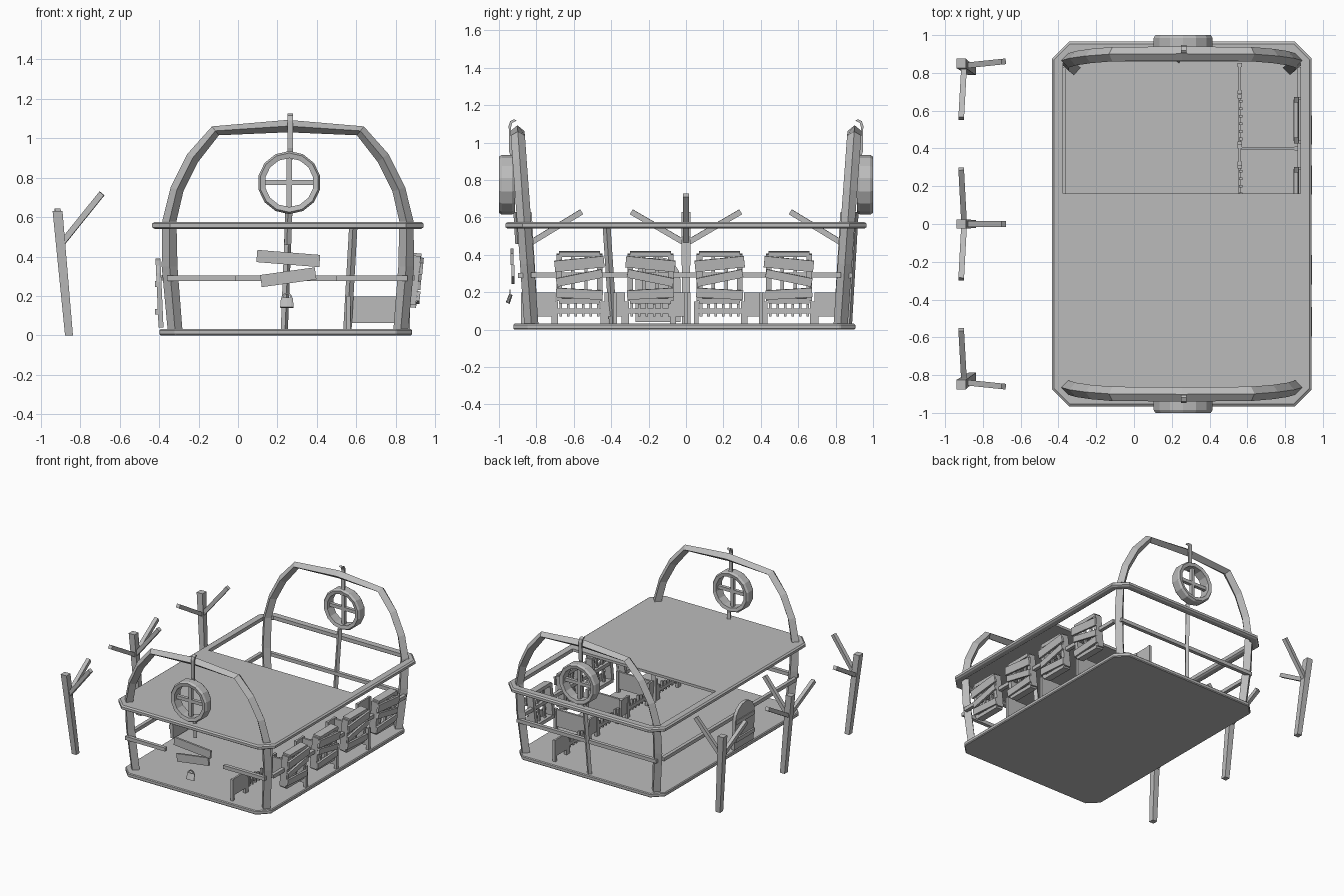
import bpy, bmesh, math
from mathutils import Vector, Matrix

cube = bpy.data.objects.get("Cube")
if cube:
    bpy.data.objects.remove(cube, do_unlink=True)

grey = bpy.data.materials.new("plain grey")
grey.use_nodes = True
colour = (0.5, 0.5, 0.5, 1)
grey.diffuse_color = colour
grey.node_tree.nodes["Principled BSDF"].inputs["Base Color"].default_value = colour


def finish(name, bm):
    bmesh.ops.recalc_face_normals(bm, faces=bm.faces)
    mesh = bpy.data.meshes.new(name)
    bm.to_mesh(mesh)
    bm.free()
    mesh.materials.append(grey)
    ob = bpy.data.objects.new(name, mesh)
    bpy.context.collection.objects.link(ob)
    return ob


def box(name, centre, size, rot=None):
    bm = bmesh.new()
    mat = Matrix.Translation(centre) @ (rot or Matrix()) @ Matrix.Diagonal((*size, 1))
    bmesh.ops.create_cube(bm, size=1, matrix=mat)
    return finish(name, bm)


def beam(name, a, b, w, d=None):
    """Box running from a to b."""
    a, b = Vector(a), Vector(b)
    rot = (b - a).to_track_quat('Z', 'Y').to_matrix().to_4x4()
    return box(name, (a + b) / 2, (w, d or w, (b - a).length), rot)


def loft(name, rings, closed):
    """Skin a list of equal rings, as a loop or with end caps."""
    bm = bmesh.new()
    rows = [[bm.verts.new(p) for p in ring] for ring in rings]
    n = len(rows[0])
    pairs = list(zip(rows, rows[1:])) + ([(rows[-1], rows[0])] if closed else [])
    for r, s in pairs:
        for i in range(n):
            j = (i + 1) % n
            bm.faces.new((r[i], r[j], s[j], s[i]))
    if not closed:
        bm.faces.new(rows[0])
        bm.faces.new(rows[-1])
    return finish(name, bm)


CX = 0.253


def octagon(hx, hy, c, cx=CX, cy=0):
    """Rectangle outline with cut corners."""
    half = [(hx, hy - c), (hx - c, hy), (c - hx, hy), (-hx, hy - c)]
    return [(cx + x, cy + y) for x, y in half + [(-x, -y) for x, y in half]]


# Floor slab
outline = octagon(0.64, 0.914, 0.08, 0.242, -0.009)
floor = loft("floor", [[(x, y, z) for x, y in outline] for z in (0, 0.032)], False)
edge = floor.modifiers.new("bevel", 'BEVEL')
edge.width = 0.006
edge.segments = 1

# Rail around the top, with a faceted section
section = [(0, 0.548), (0.012, 0.54), (0.048, 0.54), (0.06, 0.548),
           (0.06, 0.576), (0.012, 0.576), (0, 0.567)]
rings = []
for off, z in section:
    rings.append([(x, y, z) for x, y in octagon(0.688 - off, 0.965 - off, 0.09 - off * 0.6)])
loft("top_rail", rings, True)

# Upper deck over the front part, flush with the rail
box("upper_deck", (CX, -0.3725, 0.566), (1.26, 1.07, 0.02))

# Arches of diamond section, wheels and hooks at both ends
outer = [(0.61, 0.03), (0.64, 0.35), (0.637, 0.58), (0.595, 0.75), (0.51, 0.92), (0.385, 1.06), (0, 1.093)]
inner = [(0.535, 0.03), (0.56, 0.35), (0.565, 0.58), (0.53, 0.73), (0.455, 0.88), (0.35, 1.015), (0, 1.03)]


def lean(z):
    return 0.825 + 0.07 * z


for s, end in ((-1, "front"), (1, "back")):
    pts = [(Vector(o), Vector(i), 1) for o, i in zip(outer, inner)]
    pts += [(o, i, -1) for o, i, _ in reversed(pts[:-1])]
    rings = []
    for o, i, m in pts:
        ring = []
        for f, d in ((0, 0), (0.5, 0.038), (1, 0), (0.5, -0.038)):
            x, z = o.lerp(i, f)
            ring.append((CX + m * x, s * (lean(o.y) + d), z))
        rings.append(ring)
    loft(end + "_arch", rings, False)

    wx, wz = 0.26, 0.775
    rings = []
    for k in range(14):
        a = math.tau * (k + 0.5) / 14
        ring = []
        for r, y in ((0.124, 0.92), (0.15, 0.915), (0.16, 0.93), (0.16, 0.985),
                     (0.15, 1.0), (0.124, 0.995)):
            ring.append((wx + r * math.cos(a), s * y, wz + r * math.sin(a)))
        rings.append(ring)
    loft(end + "_wheel_rim", rings, True)
    for dx, dz, part in ((0.125, 0, "cross"), (0, 0.125, "upright")):
        beam(f"{end}_wheel_{part}_spoke", (wx - dx, s * 0.957, wz - dz),
             (wx + dx, s * 0.957, wz + dz), 0.026)
    # Hook strap bent over the arch
    path = [(0.93, 0.90), (0.945, 0.95), (0.948, 1.09), (0.94, 1.115), (0.918, 1.125)]
    rings = [[(0.25, s * y, z), (0.278, s * y, z),
              (0.278, s * (y - 0.012), z - 0.008), (0.25, s * (y - 0.012), z - 0.008)]
             for y, z in path]
    loft(end + "_hook", rings, False)

# Centre posts and middle bars
beam("back_centre_post", (0.235, 0.87, 0.03), (0.258, 0.905, 0.63), 0.026)
beam("front_post_stub", (0.252, -0.895, 0.46), (0.258, -0.905, 0.63), 0.026)
beam("back_bar", (-0.36, 0.875, 0.29), (0.86, 0.875, 0.29), 0.028)
beam("front_bar_right", (-0.36, -0.885, 0.29), (-0.01, -0.885, 0.29), 0.028)
beam("front_bar_left", (0.5, -0.885, 0.29), (0.86, -0.885, 0.29), 0.028)
for x, side in ((-0.375, "right"), (0.88, "left")):
    beam(side + "_side_bar", (x, -0.83, 0.292), (x, 0.83, 0.292), 0.028)
beam("deck_post", (0.555, -0.39, 0.03), (0.585, -0.425, 0.56), 0.03)

# Boards and a small bucket at the front
box("upper_sign_board", (0.255, -0.93, 0.39), (0.32, 0.016, 0.062), Matrix.Rotation(0.08, 4, 'Y'))
box("lower_sign_board", (0.255, -0.925, 0.295), (0.28, 0.016, 0.062), Matrix.Rotation(-0.14, 4, 'Y'))
tilt = Matrix.Rotation(-0.35, 4, 'X')
bm = bmesh.new()
bmesh.ops.create_cone(bm, cap_ends=True, segments=10, radius1=0.036, radius2=0.032, depth=0.05,
                      matrix=Matrix.Translation((0.248, -0.945, 0.165)) @ tilt @ Matrix.Diagonal((1, 0.3, 1, 1)))
finish("bucket", bm)
rings = []
for k in range(9):
    a = math.pi * k / 8
    c, h = math.cos(a), math.sin(a)
    rings.append([(0.248 + c * r, -0.945 + y, 0.188 + h * r)
                  for r, y in ((0.02, 0), (0.028, 0), (0.028, 0.008), (0.02, 0.008))])
loft("bucket_handle", rings, False)

# Boarded windows along the left side
centres = (-0.57, -0.19, 0.18, 0.55)
for n, cy in enumerate(centres):
    turn = -1 if n % 2 else 1
    place = Matrix.Translation((0.887, cy, 0.28)) @ Matrix.Rotation(0.1, 4, 'Y')
    spots = []
    for m in (-1, 1):
        spots.append(("window_side", (0, m * 0.108, 0), (0.055, 0.03, 0.25), 0))
        spots.append(("window_ledge", (0, 0, m * 0.125), (0.06, 0.22, 0.026), 0))
        spots.append(("window_upright", (0, m * 0.035, 0), (0.014, 0.018, 0.24), 0))
    spots.append(("upper_board", (0.036, 0, 0.075), (0.016, 0.265, 0.06), 0.1 * turn))
    spots.append(("middle_board", (0.034, 0, 0.0), (0.016, 0.25, 0.045), 0.2 * turn))
    spots.append(("lower_board", (0.036, 0, -0.085), (0.016, 0.25, 0.05), -0.06 * turn))
    for part, pos, size, roll in spots:
        mat = place @ Matrix.Translation(pos) @ Matrix.Rotation(roll, 4, 'X')
        box(f"{part}_{n}", mat.translation, size, mat.to_3x3().to_4x4())

    # Picket gate of the stall behind the window
    box(f"gate_rail_{n}", (0.56, cy, 0.1), (0.012, 0.25, 0.026))
    for k in range(6):
        y = cy - 0.1 + k * 0.04
        beam(f"gate_picket_{n}", (0.565, y, 0.07), (0.565, y, 0.15 - 0.012 * (k % 2)), 0.018, 0.014)
    for m in (-1, 1):
        box(f"gate_post_{n}", (0.56, cy + m * 0.125, 0.09), (0.022, 0.022, 0.12))

# Stall dividers
for y in (-0.38, 0.0, 0.4):
    box("stall_divider", (0.72, y, 0.13), (0.3, 0.016, 0.135))
    box("divider_post", (0.86, y, 0.115), (0.022, 0.022, 0.17))

# Solid fence panels between the gates
for y, width in ((-0.79, 0.18), (-0.38, 0.1), (-0.03, 0.1), (0.365, 0.1), (0.77, 0.16)):
    box("fence_panel", (0.56, y, 0.135), (0.014, width, 0.13))
    for m in (-1, 1):
        box("panel_post", (0.56, y + m * width * 0.45, 0.115), (0.022, 0.02, 0.17))

# Arched door on the right side
arc = [(math.cos(math.pi * k / 8), math.sin(math.pi * k / 8)) for k in range(9)]
profile = [(-0.12, 0.04), (0.12, 0.04)] + [(0.12 * c, 0.27 + 0.12 * h) for c, h in arc]
loft("arched_door", [[(x - 0.045 * (z - 0.2), y - 0.15, z) for y, z in profile]
                     for x in (-0.41, -0.385)], False)
for z in (0.12, 0.26):
    box("door_brace", (-0.411, -0.15, z), (0.018, 0.23, 0.03))

# Forked posts beside the building
for n, y in enumerate((-0.85, 0, 0.85)):
    foot = Vector((-0.857, y * 0.95, 0))
    head = Vector((-0.915, y, 0.63))
    r = 0.025
    square = [Vector((i, j, 0)) for i, j in ((-r, -r), (r, -r), (r, r), (-r, r))]
    loft(f"forked_post_{n}", [[foot + 0.8 * c for c in square], [head + c for c in square]], False)
    fork = foot.lerp(head, 0.73)
    beam(f"inward_branch_{n}", fork, (-0.69, y * 1.012, 0.72), 0.03)
    for m in (-1, 1):
        if m * y <= 0:
            beam(f"side_branch_{n}", fork, (-0.915, y + m * 0.292, 0.63), 0.03)
